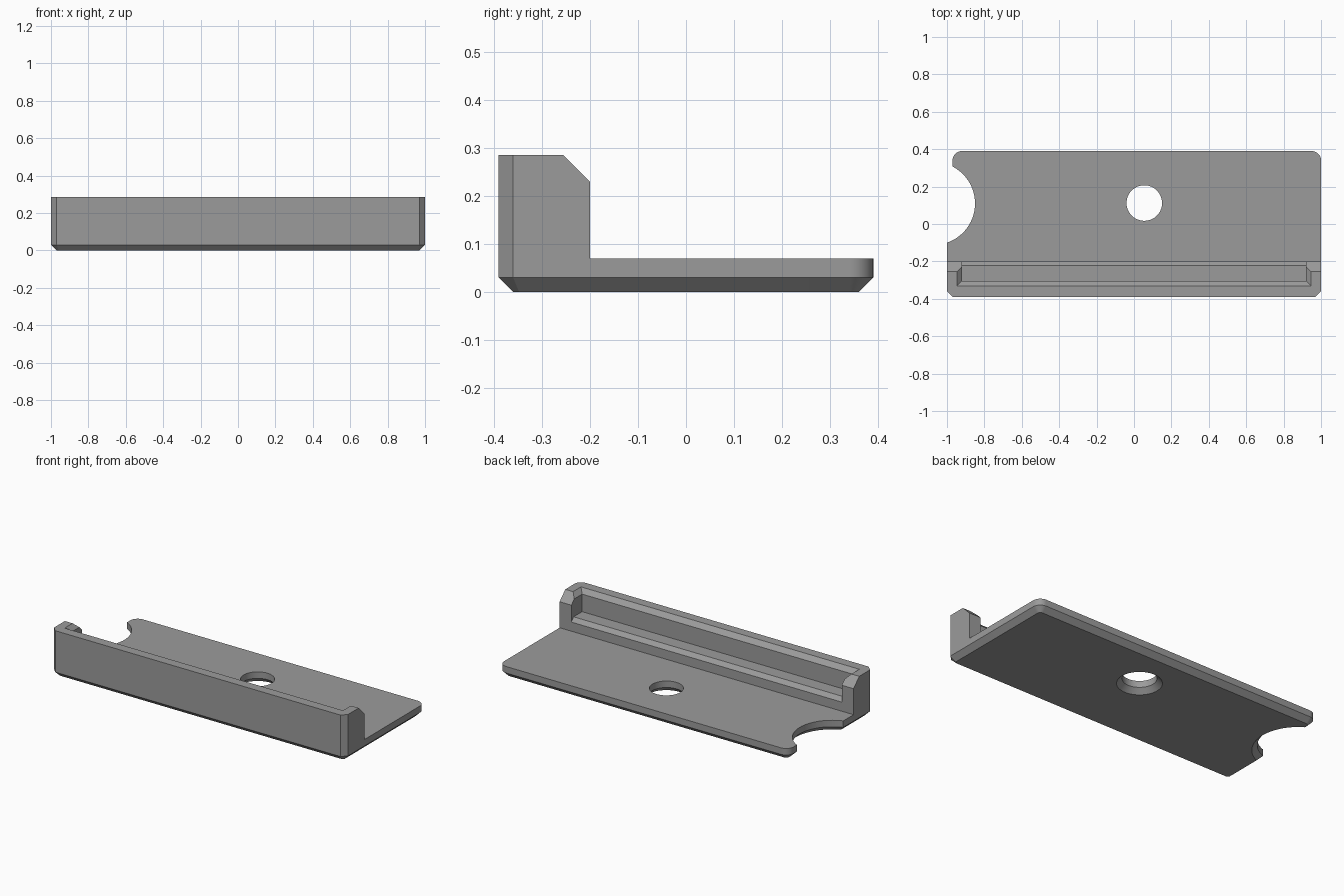
import bpy, bmesh, math
from mathutils import Vector

if "Cube" in bpy.data.objects:
    bpy.data.objects.remove(bpy.data.objects["Cube"])

grey = bpy.data.materials.new("mid_grey")
grey.diffuse_color = (0.33, 0.33, 0.33, 1)
grey.use_nodes = True
grey.node_tree.nodes["Principled BSDF"].inputs["Base Color"].default_value = grey.diffuse_color


def loft(name, rings):
    """Closed solid through matching rings of points."""
    bm = bmesh.new()
    rows = [[bm.verts.new(p) for p in ring] for ring in rings]
    n = len(rows[0])
    for a, b in zip(rows, rows[1:]):
        for i in range(n):
            j = (i + 1) % n
            bm.faces.new((a[i], a[j], b[j], b[i]))
    bm.faces.new(rows[0][::-1])
    bm.faces.new(rows[-1])
    bmesh.ops.recalc_face_normals(bm, faces=bm.faces)
    me = bpy.data.meshes.new(name)
    bm.to_mesh(me)
    bm.free()
    ob = bpy.data.objects.new(name, me)
    bpy.context.collection.objects.link(ob)
    me.materials.append(grey)
    return ob


def inset(pts, d):
    """Offset a counter-clockwise outline inwards by d."""
    out = []
    for i, p in enumerate(pts):
        p = Vector(p)
        e1 = (p - Vector(pts[i - 1])).normalized()
        e2 = (Vector(pts[(i + 1) % len(pts)]) - p).normalized()
        n1, n2 = Vector((-e1.y, e1.x)), Vector((-e2.y, e2.x))
        out.append(tuple(p + (n1 + n2) * d / (1 + n1.dot(n2))))
    return out


def arc(cx, cy, r, a0, a1, n):
    return [(cx + r * math.cos(math.radians(a0 + (a1 - a0) * i / n)),
             cy + r * math.sin(math.radians(a0 + (a1 - a0) * i / n)))
            for i in range(n + 1)]


def at(pts, z):
    return [(x, y, z) for x, y in pts]


def x_prism(name, profile, half):
    return loft(name, [[(x, y, z) for y, z in profile] for x in (-half, half)])


def round_cutter(name, cx, cy, r, flare, n=64):
    """Vertical hole cutter with a flared underside."""
    rings = [(r + flare + 0.02, -0.02), (r, flare), (r, 0.4)]
    return loft(name, [at(arc(cx, cy, q, 0, 360, n)[:-1], z) for q, z in rings])


# Body: clipped front corners, rounded back corners, bevelled underside
outline = ([(-0.97, -0.39), (0.97, -0.39), (1, -0.36)]
           + arc(0.95, 0.34, 0.05, 0, 90, 10)
           + arc(-0.92, 0.34, 0.05, 90, 180, 10)
           + [(-0.97, 0.15), (-1, 0.10), (-1, -0.36)])
body = loft("clip_body", [at(inset(outline, 0.03), 0), at(outline, 0.03),
                          at(outline, 0.285)])

cutters = [
    # Space above the plate, with the sloped back edge of the wall
    x_prism("plate_cutter", [(-0.2, 0.07), (0.6, 0.07), (0.6, 0.4),
                             (-0.37, 0.4), (-0.2, 0.23)], 1.2),
    # Recess in the wall, with a sloped lip
    x_prism("recess_cutter", [(-0.305, 0.15), (-0.222, 0.15), (-0.2, 0.126),
                              (-0.15, 0.126), (-0.15, 0.4), (-0.305, 0.4)], 0.92),
    # Bevelled mouth of the recess
    loft("mouth_cutter", [at([(-0.92 - d, -0.305 - d), (0.92 + d, -0.305 - d),
                              (0.92 + d, 0), (-0.92 - d, 0)], 0.258 + d)
                          for d in (0, 0.06)]),
    # Screw hole and side notch
    round_cutter("hole_cutter", 0.055, 0.112, 0.095, 0.03),
    round_cutter("notch_cutter", -1.072, 0.11, 0.222, 0.03, 96),
]
for c in cutters:
    c.hide_render = True
    m = body.modifiers.new(c.name, 'BOOLEAN')
    m.operation, m.solver, m.object = 'DIFFERENCE', 'EXACT', c

# Apply the cuts and remove the cutters
bpy.context.view_layer.update()
dg = bpy.context.evaluated_depsgraph_get()
mesh = bpy.data.meshes.new_from_object(body.evaluated_get(dg))
body.modifiers.clear()
body.data = mesh
for c in cutters:
    bpy.data.objects.remove(c)

bpy.context.view_layer.objects.active = body
body.select_set(True)
bpy.ops.object.shade_smooth_by_angle(angle=math.radians(25))
